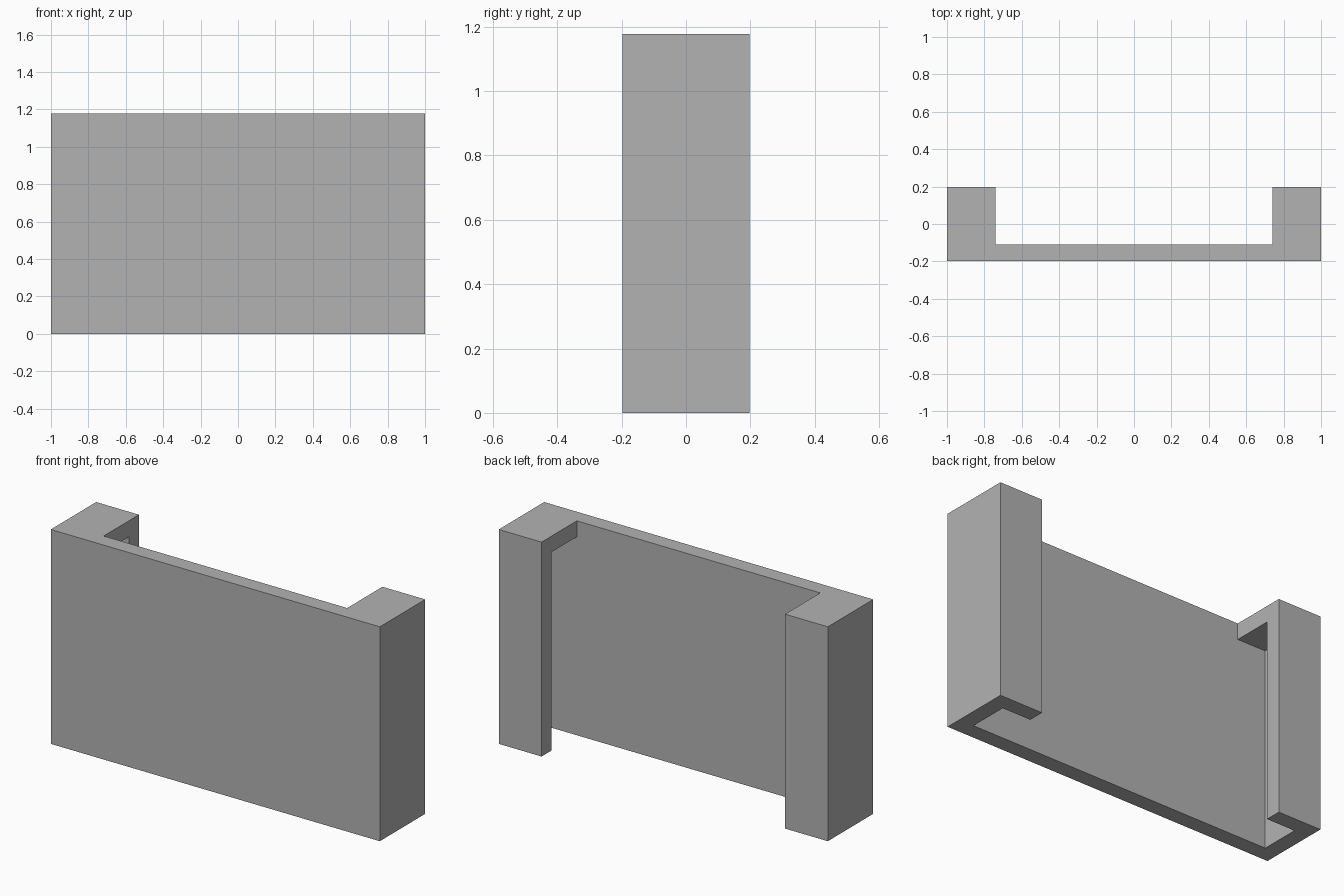
import bpy
import bmesh

if "Cube" in bpy.data.objects:
    bpy.data.objects.remove(bpy.data.objects["Cube"], do_unlink=True)

HEIGHT = 1.178
DEPTH = 0.197     # half of the overall depth
WALL = 0.088      # thickness of panel, sides, lips and caps
INNER = 0.74      # half width of the opening between the returns

grey = bpy.data.materials.new("mid grey")
grey.use_nodes = True
colour = (0.45, 0.45, 0.45, 1)
grey.diffuse_color = colour
grey.node_tree.nodes["Principled BSDF"].inputs["Base Color"].default_value = colour


def extrude_plan(name, plan, bottom, top):
    """Raise a closed floor plan into a solid."""
    bm = bmesh.new()
    base = bm.faces.new([bm.verts.new((x, y, bottom)) for x, y in plan])
    raised = bmesh.ops.extrude_face_region(bm, geom=[base])["geom"]
    verts = [v for v in raised if isinstance(v, bmesh.types.BMVert)]
    bmesh.ops.translate(bm, verts=verts, vec=(0, 0, top - bottom))
    bmesh.ops.recalc_face_normals(bm, faces=bm.faces)
    mesh = bpy.data.meshes.new(name)
    bm.to_mesh(mesh)
    bm.free()
    mesh.materials.append(grey)
    obj = bpy.data.objects.new(name, mesh)
    bpy.context.collection.objects.link(obj)
    return obj


# Front panel with a solid return at each end
half = [(1, -DEPTH), (1, DEPTH), (INNER, DEPTH), (INNER, WALL - DEPTH)]
mirrored = [(-x, y) for x, y in reversed(half)]
panel = extrude_plan("front_panel_with_returns", half + mirrored, 0, HEIGHT)

# Hollow the returns from below, leaving side walls, back lips and top caps
x, y = 1 - WALL, DEPTH - WALL
cutter = extrude_plan("hollow_cutter", [(-x, -y), (x, -y), (x, y), (-x, y)],
                      -0.2, HEIGHT - WALL)
cutter.hide_render = True

hollow = panel.modifiers.new("hollow", "BOOLEAN")
hollow.operation = "DIFFERENCE"
hollow.solver = "EXACT"
hollow.object = cutter
bpy.context.view_layer.objects.active = panel
bpy.ops.object.modifier_apply(modifier=hollow.name)
bpy.data.objects.remove(cutter, do_unlink=True)

# Merge leftover coplanar faces
bm = bmesh.new()
bm.from_mesh(panel.data)
bmesh.ops.dissolve_limit(bm, angle_limit=0.01, verts=bm.verts, edges=bm.edges)
bm.to_mesh(panel.data)
bm.free()
